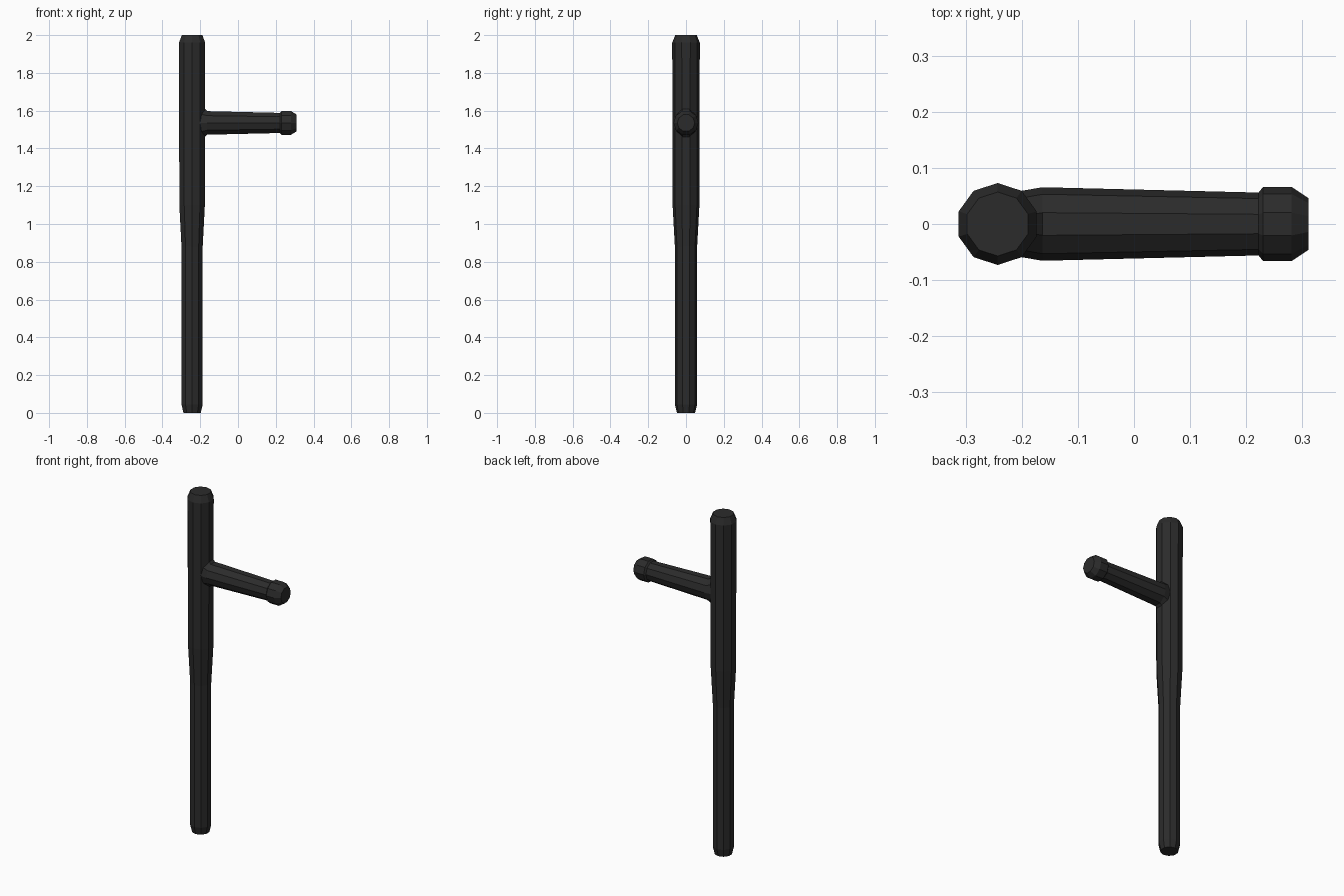
import bpy, bmesh, math

if "Cube" in bpy.data.objects:
    bpy.data.objects.remove(bpy.data.objects["Cube"])

SIDES = 10
SHAFT_X = -0.243
HANDLE_Z = 1.535

black = bpy.data.materials.new("black_rubber")
black.diffuse_color = (0.024, 0.024, 0.024, 1)
black.use_nodes = True
black.node_tree.nodes["Principled BSDF"].inputs["Base Color"].default_value = black.diffuse_color


def loft(name, rings):
    """Skin a list of rings (each a list of points) and cap both ends."""
    bm = bmesh.new()
    rows = [[bm.verts.new(p) for p in ring] for ring in rings]
    for a, b in zip(rows, rows[1:]):
        for i in range(SIDES):
            j = (i + 1) % SIDES
            bm.faces.new((a[i], a[j], b[j], b[i]))
    bm.faces.new(rows[0][::-1])
    bm.faces.new(rows[-1])
    bmesh.ops.recalc_face_normals(bm, faces=bm.faces)
    mesh = bpy.data.meshes.new(name)
    bm.to_mesh(mesh)
    bm.free()
    mesh.materials.append(black)
    obj = bpy.data.objects.new(name, mesh)
    bpy.context.collection.objects.link(obj)
    return obj


def circle(ry, rz=None, start=0.0):
    rz = ry if rz is None else rz
    angles = [start + math.tau * i / SIDES for i in range(SIDES)]
    return [(ry * math.cos(a), rz * math.sin(a)) for a in angles]


# Main shaft: (height, radius), bevelled ends and a thicker upper half
shaft_profile = [(0, 0.048), (0.045, 0.059), (0.88, 0.059), (1.1, 0.071),
                 (1.96, 0.073), (2.0, 0.057)]
loft("shaft", [[(SHAFT_X + u, v, z) for u, v in circle(r, start=math.pi / 2)]
               for z, r in shaft_profile])


# Side handle: flared root wrapped on the shaft, tapered grip, knob at the end
def shaft_surface(y):
    return SHAFT_X + 0.0694 - max(0, abs(y) - 0.0226) * 0.727


root = circle(0.059, 0.078)
rings = [[(SHAFT_X + 0.02, y * 0.8, HANDLE_Z + z * 0.8) for y, z in root],
         [(shaft_surface(y) - 0.001, y, HANDLE_Z + z) for y, z in root]]
for x, r in [(-0.163, 0.0655), (0.222, 0.056), (0.230, 0.066),
             (0.281, 0.066), (0.311, 0.046)]:
    rings.append([(x, y, HANDLE_Z + z) for y, z in circle(r)])
loft("side_handle", rings)
